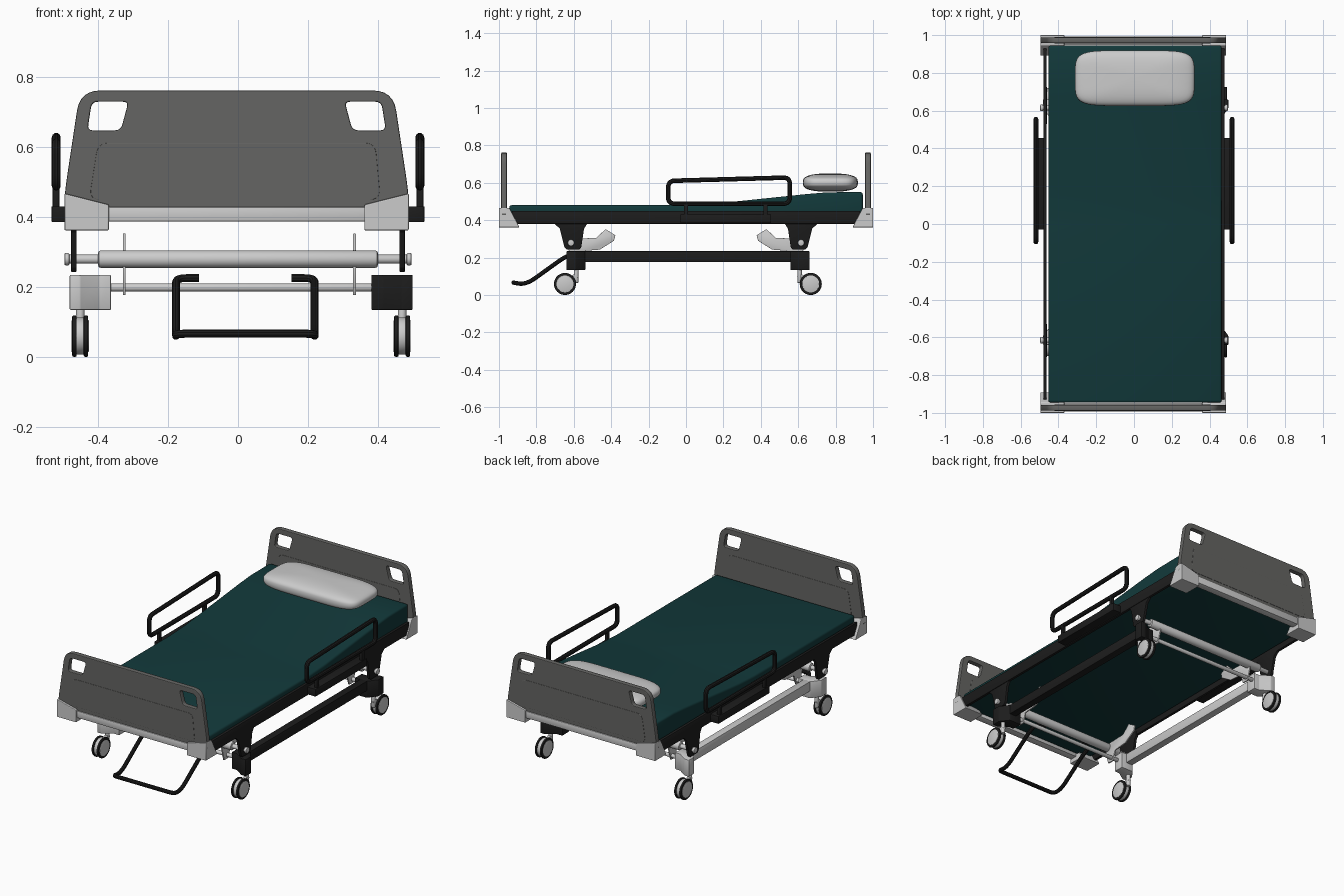
import bpy, bmesh, math
from mathutils import Vector, Matrix

if "Cube" in bpy.data.objects:
    bpy.data.objects.remove(bpy.data.objects["Cube"])


def material(name, c):
    m = bpy.data.materials.new(name)
    m.diffuse_color = (*c, 1)
    m.use_nodes = True
    m.node_tree.nodes["Principled BSDF"].inputs["Base Color"].default_value = m.diffuse_color
    return m


BLACK = material("black", (0.012, 0.012, 0.012))
DARK = material("dark_grey", (0.13, 0.13, 0.125))
TEAL = material("teal", (0.006, 0.041, 0.043))
GREY = None


def finish(ob, mat):
    if mat:
        ob.data.materials.clear()
        ob.data.materials.append(mat)
    bpy.ops.object.select_all(action='DESELECT')
    ob.select_set(True)
    bpy.context.view_layer.objects.active = ob
    if ob.type == 'CURVE':
        bpy.ops.object.convert(target='MESH')
    bpy.ops.object.shade_smooth_by_angle(angle=math.radians(35))
    return ob


def from_bm(name, bm, mat, bevel=0.0, seg=2):
    bmesh.ops.recalc_face_normals(bm, faces=bm.faces)
    if bevel:
        edges = [e for e in bm.edges if e.calc_face_angle(0) > math.radians(30)]
        bmesh.ops.bevel(bm, geom=edges, offset=bevel, segments=seg, profile=0.5, affect='EDGES')
    me = bpy.data.meshes.new(name)
    bm.to_mesh(me)
    bm.free()
    ob = bpy.data.objects.new(name, me)
    bpy.context.collection.objects.link(ob)
    return finish(ob, mat)


def prism(name, pts, axis, lo, hi, mat=GREY, bevel=0.004, seg=2):
    """Extrude a 2D profile along x, y or z."""
    def at(p, t):
        return {'x': (t, p[0], p[1]), 'y': (p[0], t, p[1]), 'z': (p[0], p[1], t)}[axis]
    bm = bmesh.new()
    a = [bm.verts.new(at(p, lo)) for p in pts]
    b = [bm.verts.new(at(p, hi)) for p in pts]
    bm.faces.new(a)
    bm.faces.new(b)
    for i in range(len(pts)):
        j = (i + 1) % len(pts)
        bm.faces.new((a[i], a[j], b[j], b[i]))
    return from_bm(name, bm, mat, bevel, seg)


def box(name, x, y, z, mat=GREY, bevel=0.003):
    pts = [(x[0], y[0]), (x[1], y[0]), (x[1], y[1]), (x[0], y[1])]
    return prism(name, pts, 'z', z[0], z[1], mat, bevel)


def cyl(name, c, r, length, axis='x', mat=GREY, bevel=0.003, n=32):
    bm = bmesh.new()
    rot = Matrix.Rotation(math.pi / 2, 4, 'Y') if axis == 'x' else Matrix()
    bmesh.ops.create_cone(bm, cap_ends=True, segments=n, radius1=r, radius2=r,
                          depth=length, matrix=Matrix.Translation(c) @ rot)
    return from_bm(name, bm, mat, bevel)


def rounded(pts, rad, closed, n=6):
    """Replace corners with short curves."""
    pts = [Vector(p) for p in pts]
    out = []
    for i, p in enumerate(pts):
        if not closed and i in (0, len(pts) - 1):
            out.append(p)
            continue
        a, b = pts[i - 1] - p, pts[(i + 1) % len(pts)] - p
        p1 = p + a.normalized() * min(rad, a.length * 0.45)
        p2 = p + b.normalized() * min(rad, b.length * 0.45)
        out += [p1 * (1 - t) ** 2 + p * 2 * t * (1 - t) + p2 * t * t
                for t in (k / n for k in range(n + 1))]
    return out


def curve(name, splines, closed, dims):
    cu = bpy.data.curves.new(name, 'CURVE')
    cu.dimensions = dims
    for pts in splines:
        s = cu.splines.new('POLY')
        s.points.add(len(pts) - 1)
        for q, p in zip(s.points, pts):
            q.co = (*p, 1)
        s.use_cyclic_u = closed
    ob = bpy.data.objects.new(name, cu)
    bpy.context.collection.objects.link(ob)
    return ob


def tube(name, pts, r, rad, closed=False, mat=BLACK):
    ob = curve(name, [rounded(pts, rad, closed)], closed, '3D')
    ob.data.bevel_depth = r
    ob.data.bevel_resolution = 3
    ob.data.use_fill_caps = True
    return finish(ob, mat)


def plate(name, loops, y, half, bevel, mat):
    """Upright plate with rounded outlines; later loops are holes."""
    ob = curve(name, [rounded([(p[0], p[1], 0) for p in l], r, True) for l, r in loops], True, '2D')
    ob.data.fill_mode = 'BOTH'
    ob.data.extrude = half - bevel
    ob.data.bevel_depth = bevel
    ob.data.bevel_resolution = 1
    ob.location = (-0.004, y, 0)
    ob.rotation_euler = (math.pi / 2, 0, 0)
    return finish(ob, mat)


# mattress with raised head section
prism("mattress", [(-0.945, 0.40), (-0.945, 0.48), (0.0, 0.48), (0.15, 0.488), (0.65, 0.54),
                   (0.76, 0.549), (0.945, 0.55), (0.945, 0.40)], 'x', -0.453, 0.464, TEAL, 0.012, 3)

# pillow as a rounded superellipsoid
bm = bmesh.new()
bmesh.ops.create_uvsphere(bm, u_segments=48, v_segments=24, radius=1)
for v in bm.verts:
    h = math.hypot(v.co.x, v.co.y)
    a = math.atan2(v.co.y, v.co.x)
    sp = lambda t, e: math.copysign(abs(t) ** e, t) if abs(t) > 1e-6 else 0
    k = sp(h, 0.8)
    v.co = (0.004 + 0.317 * k * sp(math.cos(a), 0.36), 0.772 + 0.147 * k * sp(math.sin(a), 0.42),
            0.601 + 0.049 * sp(v.co.z, 0.65))
from_bm("pillow", bm, GREY)

# end boards
for label, e in (("foot", -1), ("head", 1)):
    hole = [(-0.431, 0.643), (-0.328, 0.643), (-0.304, 0.733), (-0.417, 0.733)]
    outline = [(-0.488, 0.40), (0.488, 0.40), (0.488, 0.465), (0.444, 0.757), (-0.444, 0.757), (-0.488, 0.465)]
    plate(label + "_board", [(outline, 0.055), (hole, 0.022), ([(-x, z) for x, z in hole], 0.022)],
          e * 0.973, 0.015, 0.004, DARK)
    plate(label + "_board_relief", [([(-0.42, 0.45), (0.41, 0.45), (0.395, 0.61), (-0.395, 0.61)], 0.03)],
          e * 0.973, 0.0165, 0.0012, DARK)
    box(label + "_board_bar", (-0.40, 0.39), sorted((e * 0.993, e * 0.948)), (0.387, 0.428))
    # corner bumpers, sloping on the inner side
    for side, s in (("left", -1), ("right", 1)):
        ob = box(f"{label}_{side}_bumper", (0, 1), (0, 1), (0, 1), GREY, 0)
        for v in ob.data.vertices:
            u, w, h = (round(t) for t in v.co)
            back = 0.945 if h else 0.89
            v.co = (-0.004 + s * (0.492 if u else 0.365), e * (1.0 if w else back),
                    (0.467 if u else 0.435) if h else 0.361)
        bm = bmesh.new()
        bm.from_mesh(ob.data)
        bpy.data.objects.remove(ob)
        from_bm(f"{label}_{side}_bumper", bm, GREY, 0.004)

CX, CY = 0.009, 0.01
for side, s in (("left", -1), ("right", 1)):
    # upper frame rail
    box(side + "_upper_rail", sorted((s * 0.463, s * 0.48)), (-0.93, 0.93), (0.38, 0.45), BLACK)
    # guard rail with posts and mount
    gx = s * 0.5195
    tube(side + "_guard_rail", [(gx, -0.095, 0.488), (gx, -0.095, 0.61), (gx, 0.555, 0.628), (gx, 0.555, 0.488)],
         0.0128, 0.035, True)
    for n, y in enumerate((0.0, 0.425)):
        box(f"{side}_guard_post_{n}", sorted((s * 0.51, s * 0.53)), (y - 0.011, y + 0.011), (0.41, 0.488), BLACK)
    box(side + "_guard_mount", sorted((s * 0.475, s * 0.533)), (-0.03, 0.455), (0.385, 0.43), BLACK)

    # lower frame, black on the right and grey on the left
    low = BLACK if s > 0 else GREY
    box(side + "_lower_rail", sorted((CX + s * 0.405, CX + s * 0.45)), (-0.55, 0.57), (0.176, 0.234), low)

    for label, e in (("foot", -1), ("head", 1)):
        tag = f"{label}_{side}_"
        # hanging bracket
        prism(tag + "bracket", [(e * 0.70, 0.40), (e * 0.70, 0.378), (e * 0.675, 0.355), (e * 0.65, 0.255),
                                (e * 0.638, 0.243), (e * 0.572, 0.243), (e * 0.56, 0.255), (e * 0.545, 0.355),
                                (e * 0.53, 0.378), (e * 0.53, 0.40)],
              'x', *sorted((s * 0.461, s * 0.477)), BLACK, 0.002)
        cyl(tag + "bolt_cap", (s * 0.489, e * 0.615, 0.279), 0.018, 0.015, bevel=0.005)
        # lifting arm plate
        prism(tag + "lift_arm", [(e * y, z) for y, z in (
            (0.62, 0.30), (0.48, 0.305), (0.43, 0.352), (0.378, 0.32), (0.385, 0.29), (0.46, 0.243),
            (0.55, 0.235), (0.57, 0.176), (0.61, 0.176), (0.63, 0.25))],
            'x', 0.004 + s * 0.329 - 0.004, 0.004 + s * 0.329 + 0.004, GREY, 0.001)
        # corner gusset running diagonally out to the caster
        prism(tag + "corner_block", [(CX + s * x, CY + e * y) for x, y in (
            (0.372, 0.548), (0.45, 0.548), (0.49, 0.60), (0.49, 0.65), (0.46, 0.65), (0.405, 0.612), (0.372, 0.612))],
            'z', 0.134, 0.234, low, 0.003)
        # twin wheel caster
        wx, wy = CX + s * 0.46, CY + e * 0.657
        cyl(tag + "caster_stem", (wx, CY + e * 0.597, 0.11), 0.012, 0.09, 'z')
        prism(tag + "caster_fork", [(wy + e * 0.01, 0.075), (wy, 0.045), (wy - e * 0.05, 0.075),
                                    (CY + e * 0.583, 0.1), (CY + e * 0.61, 0.11)],
              'x', wx - 0.01, wx + 0.01, GREY, 0.002)
        cyl(tag + "wheel_core", (wx, wy, 0.059), 0.053, 0.026)
        for n, d in enumerate((-1, 1)):
            cyl(f"{tag}tyre_{n}", (wx + d * 0.0165, wy, 0.059), 0.059, 0.013, 'x', BLACK, 0.004, 40)
            cyl(f"{tag}hub_{n}", (wx + d * 0.0215, wy, 0.059), 0.046, 0.006, 'x', GREY, 0.002, 40)

# cross tubes at each end
for label, e in (("foot", -1), ("head", 1)):
    cyl(label + "_lift_tube", (0, e * 0.615, 0.279), 0.025, 0.80, bevel=0.008)
    cyl(label + "_lift_axle", (0, e * 0.615, 0.279), 0.013, 0.975)
    cyl(label + "_lower_tube", (CX, CY + e * 0.59, 0.198), 0.0115, 0.76)

# foot pedal loop
half = [(0.132, -0.60, 0.225), (0.198, -0.60, 0.225), (0.198, -0.66, 0.195),
        (0.198, -0.83, 0.073), (0.198, -0.875, 0.058), (0.198, -0.922, 0.066)]
path = [(0.021 - x, y, z) for x, y, z in half] + [(0.021 + x, y, z) for x, y, z in reversed(half)]
tube("foot_pedal", path, 0.0115, 0.03)
